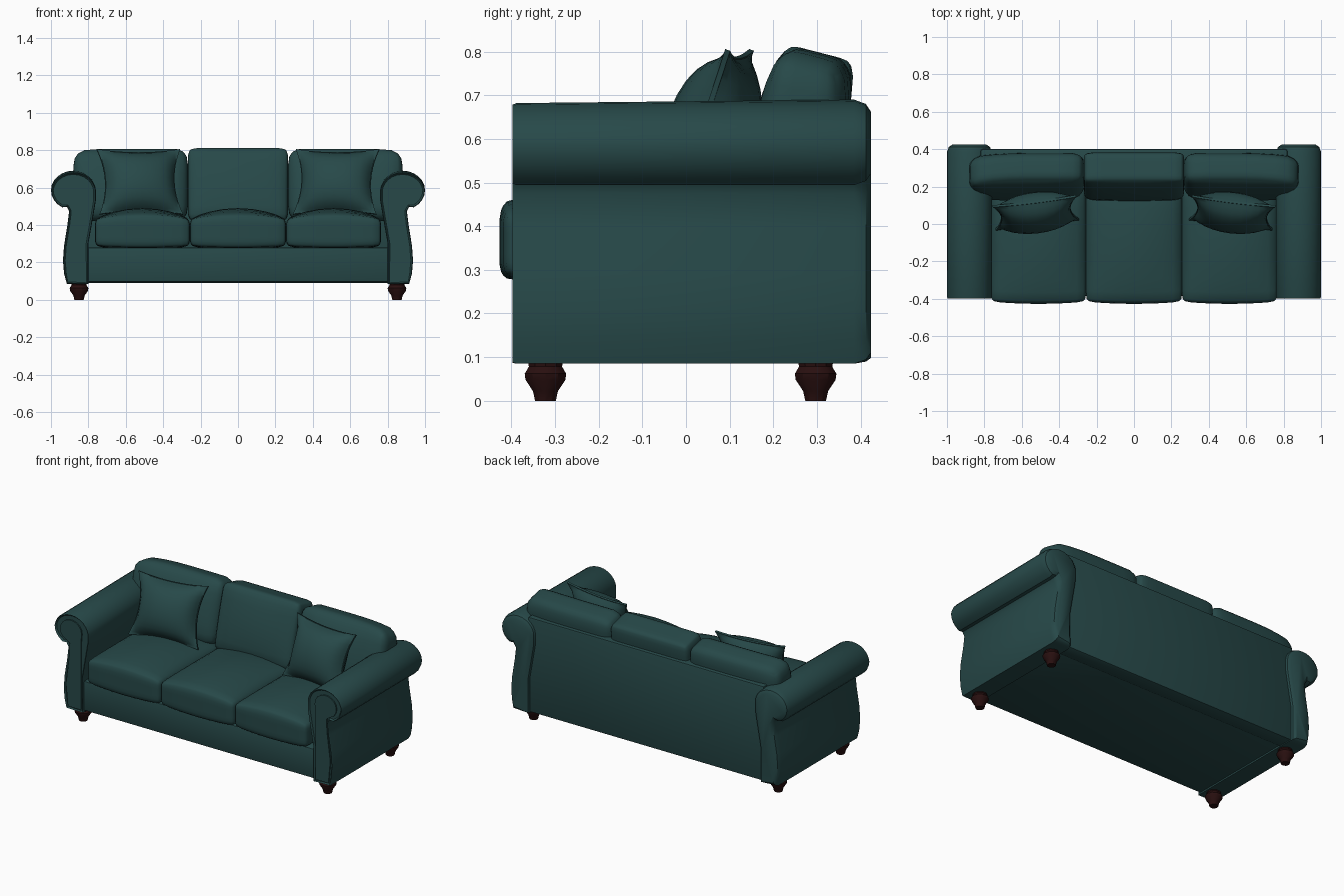
import bpy, bmesh, math
from mathutils import Vector, Matrix

if "Cube" in bpy.data.objects:
    bpy.data.objects.remove(bpy.data.objects["Cube"])


def material(name, rgb):
    m = bpy.data.materials.new(name)
    m.diffuse_color = (*rgb, 1)
    m.use_nodes = True
    m.node_tree.nodes["Principled BSDF"].inputs["Base Color"].default_value = m.diffuse_color
    return m


TEAL = material("teal fabric", (0.020, 0.066, 0.066))
WOOD = material("dark red wood", (0.022, 0.005, 0.005))


def finish(name, bm, mat):
    bmesh.ops.recalc_face_normals(bm, faces=bm.faces)
    me = bpy.data.meshes.new(name)
    bm.to_mesh(me)
    bm.free()
    me.materials.append(mat)
    ob = bpy.data.objects.new(name, me)
    bpy.context.collection.objects.link(ob)
    return ob


def soft_box(name, lo, hi, r, warp, cuts=9):
    """Rounded box, then warp(position, unit coordinates)."""
    bm = bmesh.new()
    bmesh.ops.create_cube(bm, size=2)
    bmesh.ops.subdivide_edges(bm, edges=bm.edges[:], cuts=cuts, use_grid_fill=True)
    lo, hi = Vector(lo), Vector(hi)
    c, h = (lo + hi) / 2, (hi - lo) / 2
    for v in bm.verts:
        u = Vector([math.sin(max(-1, min(1, a)) * math.pi / 2) for a in v.co])
        p = Vector([u[i] * h[i] for i in range(3)])
        if r:
            inner = Vector([max(-(h[i] - r), min(h[i] - r, p[i])) for i in range(3)])
            d = p - inner
            if d.length > 1e-6:
                p = inner + d.normalized() * r
        v.co = warp(p + c, u)
    return finish(name, bm, TEAL)


def box(name, lo, hi, bevel):
    bm = bmesh.new()
    bmesh.ops.create_cube(bm, size=1)
    for v in bm.verts:
        v.co = [(lo[i] + hi[i]) / 2 + v.co[i] * (hi[i] - lo[i]) for i in range(3)]
    bmesh.ops.bevel(bm, geom=bm.edges[:], offset=bevel, segments=2, profile=0.5, affect='EDGES')
    return finish(name, bm, TEAL)


# Base rail and back panel
box("base", (-0.82, -0.385, 0.095), (0.82, 0.39, 0.28), 0.008)
box("back_panel", (-0.82, 0.30, 0.09), (0.82, 0.40, 0.685), 0.01)

# Scroll arm cross-section (x, z)
arm_profile = [(0.80, 0.085), (0.80, 0.30), (0.77, 0.47), (0.76, 0.53)]
for k in range(17):
    a = math.radians(180 - 15 * k)
    arm_profile.append((0.88 + 0.12 * math.cos(a), 0.585 + 0.105 * math.sin(a)))
arm_profile += [(0.915, 0.497), (0.903, 0.475), (0.912, 0.40), (0.93, 0.29),
                (0.936, 0.21), (0.93, 0.14), (0.915, 0.085)]


def arm(name, s):
    # Rings of (y, inset) round off the front and the back end
    rings = [(-0.388, 0.012), (-0.398, 0.004), (-0.388, 0.0), (0.385, 0.0),
             (0.412, 0.010), (0.424, 0.028)]
    n = len(arm_profile)
    bm = bmesh.new()
    loops = []
    for y, ins in rings:
        ring = []
        for i, (x, z) in enumerate(arm_profile):
            a, b = arm_profile[i - 1], arm_profile[(i + 1) % n]
            nx, nz = -(b[1] - a[1]), b[0] - a[0]
            l = math.hypot(nx, nz)
            zz = z - nz / l * ins
            if z > 0.6 and y < -0.3:
                zz -= 0.008
            ring.append(bm.verts.new((s * (x - nx / l * ins), y, zz)))
        loops.append(ring)
    for r0, r1 in zip(loops, loops[1:]):
        for i in range(n):
            j = (i + 1) % n
            bm.faces.new((r0[i], r0[j], r1[j], r1[i]))
    bm.faces.new(loops[0])
    bm.faces.new(loops[-1])
    return finish(name, bm, TEAL)


def front_panel(name, s):
    """Raised rounded panel on the arm front, under the scroll."""
    pts = [(0.815, 0.10), (0.815, 0.52)]
    pts += [(0.885 + 0.075 * math.cos(math.radians(a)), 0.575 + 0.07 * math.sin(math.radians(a)))
            for a in range(180, -41, -20)]
    pts += [(0.892, 0.50), (0.895, 0.42), (0.918, 0.24), (0.905, 0.10)]
    bm = bmesh.new()
    f = bm.faces.new([bm.verts.new((s * x, -0.385, z)) for x, z in pts])
    ext = bmesh.ops.extrude_face_region(bm, geom=[f])
    for v in ext["geom"]:
        if isinstance(v, bmesh.types.BMVert):
            v.co.y = -0.396
    return finish(name, bm, TEAL)


for s, side in ((-1, "left"), (1, "right")):
    arm(side + "_arm", s)
    front_panel(side + "_arm_front_panel", s)


# Seat cushions with a crowned top and bulging front
def seat_warp(p, u):
    dome = (1 - u.x ** 2) * (1 - 0.6 * u.y ** 2)
    if u.z > 0:
        p.z += 0.055 * dome * u.z
    else:
        p.z += 0.018 * dome * u.z
    if u.y < 0:
        p.y += 0.012 * (1 - u.x ** 2) * u.y
    return p


for name, x0, x1 in (("left", -0.765, -0.257), ("middle", -0.257, 0.257), ("right", 0.257, 0.765)):
    soft_box(name + "_seat_cushion", (x0, -0.415, 0.285), (x1, 0.20, 0.435), 0.03, seat_warp)


# Back cushions leaning backwards; outer ones spread over the arms
def back_warp(side):
    def warp(p, u):
        t = max(0.0, (p.z - 0.42) / 0.39)
        w = (p.y - 0.125) / 0.25                # 0 front, 1 back
        front = 0.125 + 0.10 * t ** 1.3 - 0.02 * (1 - u.x ** 2) * (1 - u.z ** 2)
        rear = 0.355 + 0.03 * t
        outer = max(0.0, u.x * side)
        y = front + (rear - front) * w - 0.025 * outer ** 2 * t
        z = p.z - 0.04 * w * t - 0.012 * outer ** 3 * t
        return Vector((p.x, y, z))
    return warp


for name, side, x0, x1 in (("left", -1, -0.88, -0.268), ("middle", 0, -0.268, 0.268),
                           ("right", 1, 0.268, 0.88)):
    soft_box(name + "_back_cushion", (x0, 0.125, 0.42), (x1, 0.375, 0.818),
             0.07 if side else 0.04, back_warp(side))


# Throw pillows: pinched square with a thin flange, tilted back
def pillow_warp(s):
    place = (Matrix.Translation((s * 0.525, 0.06, 0.63))
             @ Matrix.Rotation(s * math.radians(-7), 4, 'Z')
             @ Matrix.Rotation(math.radians(-20), 4, 'X'))

    def warp(p, u):
        a, b = min(1.0, abs(u.x) / 0.93), min(1.0, abs(u.z) / 0.93)
        puff = max(0.0, (1 - a ** 2) * (1 - b ** 2)) ** 0.55
        x = 0.225 * u.x * (1 - 0.17 * (1 - u.z ** 2) * u.x ** 2)
        z = 0.185 * u.z * (1 - 0.10 * (1 - u.x ** 2) * u.z ** 2)
        return place @ Vector((x, u.y * (0.006 + 0.095 * puff), z))
    return warp


for s, side in ((-1, "left"), (1, "right")):
    soft_box(side + "_throw_pillow", (-1, -1, -1), (1, 1, 1), 0, pillow_warp(s), cuts=13)

# Turned wooden legs
leg_profile = [(0.025, 0.0), (0.030, 0.022), (0.048, 0.048), (0.050, 0.062),
               (0.040, 0.078), (0.044, 0.10)]
for sx, side in ((-1, "left"), (1, "right")):
    for y, end in ((-0.322, "front"), (0.297, "back")):
        bm = bmesh.new()
        rings = [[bm.verts.new((sx * 0.85 + r * math.cos(k * math.pi / 5),
                                y + r * math.sin(k * math.pi / 5), z)) for k in range(10)]
                 for r, z in leg_profile]
        for r0, r1 in zip(rings, rings[1:]):
            for k in range(10):
                bm.faces.new((r0[k], r0[(k + 1) % 10], r1[(k + 1) % 10], r1[k]))
        bm.faces.new(rings[0])
        bm.faces.new(rings[-1])
        finish(end + "_" + side + "_leg", bm, WOOD)

# Smooth the upholstery, keep crisp edges
for ob in bpy.context.collection.objects:
    ob.select_set(True)
    bpy.context.view_layer.objects.active = ob
bpy.ops.object.shade_smooth_by_angle(angle=math.radians(35))
